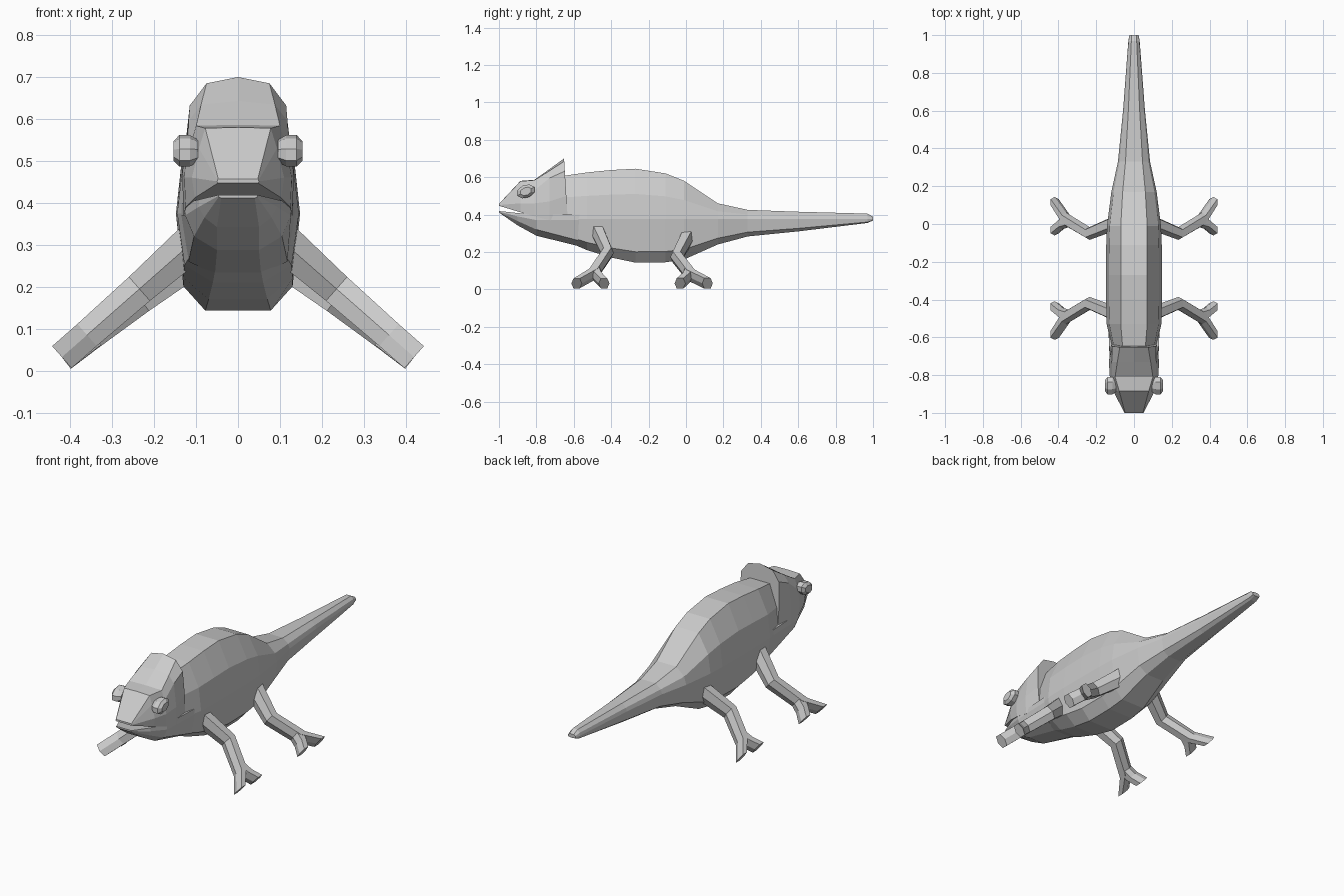
import bpy, bmesh, math

if "Cube" in bpy.data.objects:
    bpy.data.objects.remove(bpy.data.objects["Cube"])


def make_object(name, bm, mirror=False):
    bmesh.ops.recalc_face_normals(bm, faces=bm.faces)
    mesh = bpy.data.meshes.new(name)
    bm.to_mesh(mesh)
    bm.free()
    ob = bpy.data.objects.new(name, mesh)
    bpy.context.collection.objects.link(ob)
    if mirror:
        ob.modifiers.new("Mirror", 'MIRROR').use_axis[0] = True
    return ob


def loft(bm, rings):
    rows = [[bm.verts.new(p) for p in ring] for ring in rings]
    n = len(rows[0])
    for a, b in zip(rows, rows[1:]):
        for i in range(n):
            j = (i + 1) % n
            bm.faces.new((a[i], a[j], b[j], b[i]))
    bm.faces.new(rows[0])
    bm.faces.new(rows[-1])


def full_ring(y, half, lean=0.0):
    """Mirror a half section, listed top to bottom, into a closed ring."""
    z0 = half[0][1]
    right = [(x, y + lean * (z0 - z), z) for x, z in half]
    left = [(-x, y, z) for x, y, z in reversed(right) if x > 0]
    return right + left


# Body and tail: y, top z, bottom z, half widths at top, middle, bottom
stations = [
    (-.65, .608, .262, .06, .118, .05), (-.53, .625, .21, .07, .145, .06),
    (-.40, .638, .17, .07, .148, .07),
    (-.27, .645, .143, .07, .148, .078), (-.11, .62, .145, .07, .147, .077),
    (-.01, .58, .16, .07, .143, .072), (.17, .46, .24, .06, .12, .055),
    (.33, .425, .283, .045, .085, .04), (.6, .415, .31, .03, .058, .03),
    (.97, .405, .355, .014, .03, .012), (1.0, .388, .368, .012, .024, .01)]
rings = []
for y, zt, zb, wt, wm, wb in stations:
    m = .375
    rings.append(full_ring(y, [(wt, zt), (wm * .9, m + .5 * (zt - m)), (wm, m),
                               (wm * .88, m - .75 * (m - zb)), (wb, zb)]))
bm = bmesh.new()
loft(bm, rings)
make_object("body_and_tail", bm)

# Upper head rising into the crest
bm = bmesh.new()
loft(bm, [
    full_ring(-1.0, [(0, .457), (.047, .457), (.049, .454), (.05, .451), (.048, .447)]),
    full_ring(-.885, [(0, .58), (.078, .578), (.093, .53), (.11, .46), (.103, .412)]),
    full_ring(-.81, [(0, .586), (.1, .584), (.116, .53), (.128, .46), (.125, .39)]),
    full_ring(-.73, [(0, .643), (.088, .634), (.118, .595), (.133, .47), (.13, .37)]),
    full_ring(-.652, [(0, .7), (.075, .685), (.115, .632), (.122, .5), (.118, .36)], .06)])
make_object("head_and_crest", bm)

# Lower jaw and throat
bm = bmesh.new()
loft(bm, [
    full_ring(-1.0, [(0, .419), (.046, .419), (.047, .416), (.046, .414), (.04, .411)]),
    full_ring(-.9, [(0, .408), (.092, .408), (.094, .39), (.08, .365), (.05, .342)]),
    full_ring(-.8, [(0, .4), (.125, .4), (.126, .37), (.105, .32), (.05, .287)]),
    full_ring(-.57, [(0, .4), (.134, .4), (.135, .37), (.118, .26), (.055, .23)])])
make_object("lower_jaw", bm)

# Eyes: faceted turrets, longer than tall
bm = bmesh.new()
eye = []
for x, r in ((.095, .035), (.115, .049), (.14, .049), (.154, .03)):
    ring = []
    for i in range(8):
        a = math.tau * (i + .5) / 8
        dy, dz = r * math.cos(a) * 1.03, r * math.sin(a) * .74
        ring.append((x, -.856 + dy, .524 + dz + .2 * dy))
    eye.append(ring)
loft(bm, eye)
make_object("eyes", bm, mirror=True)


def limb(bm, path, slope):
    """Six-sided limb in a plane sloping down from the body, cut across y."""
    k = 1 / math.hypot(slope, 1)
    rings = []
    for x, y, su, sw in path:
        z = .032 + (.42 - x) * slope
        rings.append([(x + w * sw * slope * k, y + u * su, z + w * sw * k)
                      for u, w in [(.6, 1), (1, 0), (.6, -1),
                                   (-.6, -1), (-1, 0), (-.6, 1)]])
    loft(bm, rings)


# Legs with two-toed feet; hind pair mirrors the front pair along the body
leg = [(.10, -.475, .04, .046), (.235, -.42, .034, .038),
       (.36, -.495, .036, .035), (.42, -.585, .028, .035)]
toe = [(.34, -.485, .03, .033), (.38, -.472, .03, .034), (.42, -.438, .029, .035)]
for name, slope, flip in (("front_legs", .88, False), ("hind_legs", .76, True)):
    bm = bmesh.new()
    for path in (leg, toe):
        limb(bm, [(x, -.47 - y if flip else y, su, sw) for x, y, su, sw in path], slope)
    make_object(name, bm, mirror=True)
